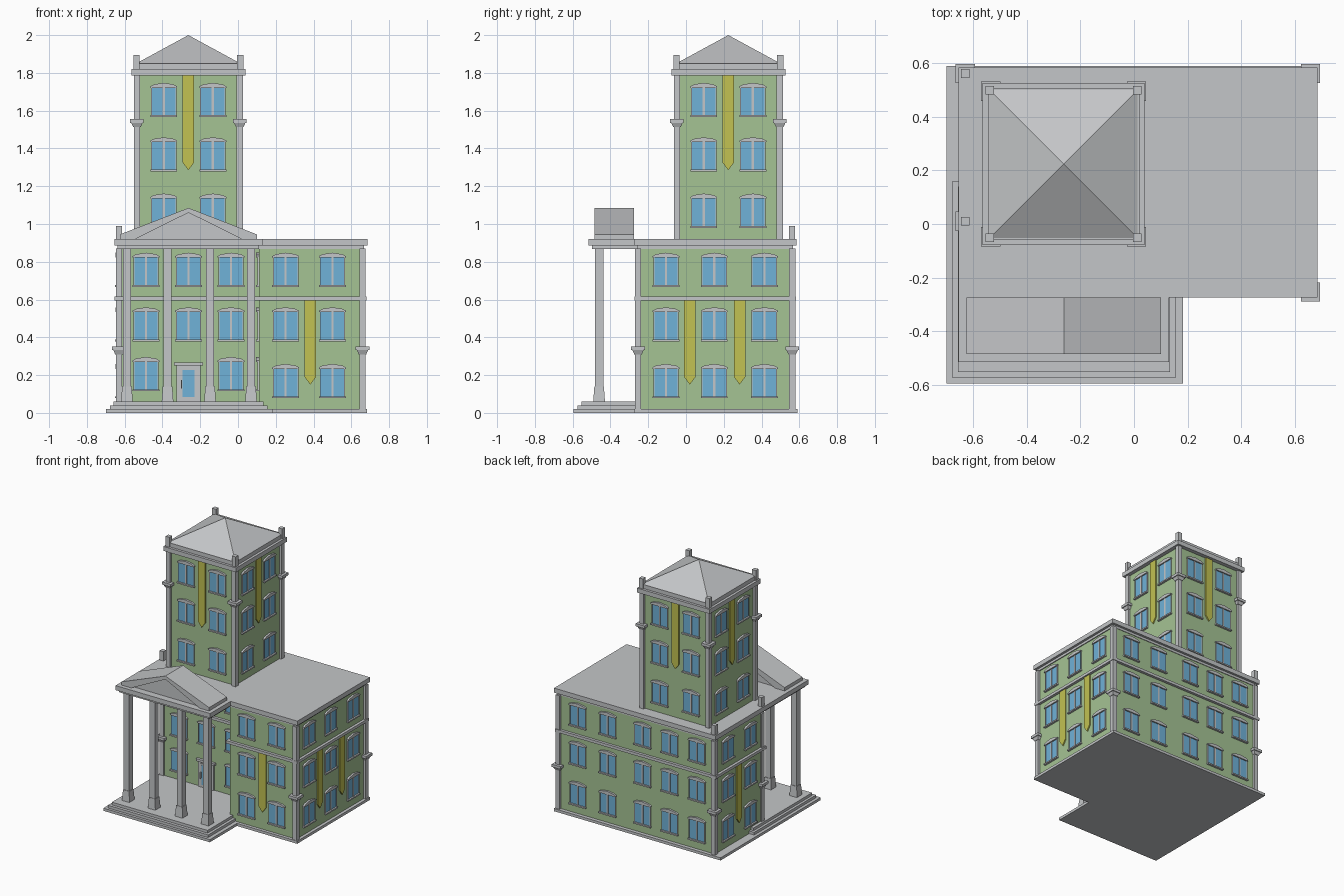
import bpy, bmesh, math
from mathutils import Matrix, Vector

if "Cube" in bpy.data.objects:
    bpy.data.objects.remove(bpy.data.objects["Cube"])


def material(name, rgb):
    m = bpy.data.materials.new(name)
    m.diffuse_color = [(c / 255 / 12.92 if c < 11 else ((c / 255 + .055) / 1.055) ** 2.4) for c in rgb] + [1]
    m.use_nodes = True
    m.node_tree.nodes["Principled BSDF"].inputs["Base Color"].default_value = m.diffuse_color
    return m


MATS = [material("stone grey", (196, 198, 200)), material("wall green", (165, 195, 148)),
        material("glass blue", (112, 178, 216)), material("banner yellow", (194, 194, 82))]
STONE, GREEN, BLUE, YELLOW = range(4)


def finish(name, bm):
    bmesh.ops.recalc_face_normals(bm, faces=bm.faces[:])
    me = bpy.data.meshes.new(name)
    bm.to_mesh(me)
    bm.free()
    for m in MATS:
        me.materials.append(m)
    return me


def place(name, me, matrix=None):
    ob = bpy.data.objects.new(name, me)
    bpy.context.collection.objects.link(ob)
    if matrix:
        ob.matrix_world = matrix
    return ob


def prism(bm, pts, lo, hi, mat=STONE, axis='z', top=1.0):
    """Extrude a 2D outline from lo to hi along z or y; top scales the far end."""
    cx = sum(p[0] for p in pts) / len(pts)
    cy = sum(p[1] for p in pts) / len(pts)

    def ring(h, s):
        out = []
        for u, v in pts:
            u, v = cx + (u - cx) * s, cy + (v - cy) * s
            out.append(bm.verts.new((u, v, h) if axis == 'z' else (u, h, v)))
        return out
    a, b = ring(lo, 1.0), ring(hi, top)
    n = len(pts)
    faces = [bm.faces.new(a[::-1]), bm.faces.new(b)]
    faces += [bm.faces.new((a[i], a[(i + 1) % n], b[(i + 1) % n], b[i])) for i in range(n)]
    for f in faces:
        f.material_index = mat


def rect(x0, x1, y0, y1):
    return [(x0, y0), (x1, y0), (x1, y1), (x0, y1)]


def square(x, y, h):
    return rect(x - h, x + h, y - h, y + h)


def part(name, *prisms):
    bm = bmesh.new()
    for args, kw in prisms:
        prism(bm, *args, **kw)
    return place(name, finish(name, bm))


def P(*args, **kw):
    return args, kw


# Main block: L-shaped footprint with a recessed facade behind the portico
X0, X1, Y0, Y1, XW, YF = -.635, .66, -.252, .563, .11, .003


def footprint(o):
    return [(X0 - o, YF - o), (XW - o, YF - o), (XW - o, Y0 - o),
            (X1 + o, Y0 - o), (X1 + o, Y1 + o), (X0 - o, Y1 + o)]


def roof_outline(o):
    return [(-.655 + o, -.515 + o), (.13 - o, -.515 + o), (.13 - o, -.275 + o),
            (.685 - o, -.275 + o), (.685 - o, .585 - o), (-.655 + o, .585 - o)]


part("main_walls", P(footprint(0), .02, .88, GREEN))
part("floor_band", P(footprint(.02), .594, .615))
part("main_roof", P(roof_outline(.018), .868, .886), P(roof_outline(0), .886, .92))

# Ground slab and portico steps
part("ground_slab", P([(-.7, -.595), (.183, -.595), (.183, -.275), (.683, -.275), (.683, .59), (-.7, .59)], 0, .02))
part("portico_steps", P(rect(-.677, .155, -.575, .16), .02, .04),
     P(rect(-.658, .135, -.553, .14), .04, .06))


# Corner pilasters with a two-tier collar
def pilaster(name, x, y, z0, z1, collar):
    part(name, P(square(x, y, .0165), z0, z1),
         P(square(x, y, .02), collar - .042, collar - .02, top=1.5),
         P(square(x, y, .036), collar - .02, collar))


for i, (x, y) in enumerate([(.659, -.254), (.659, .562), (-.63, .562), (-.63, .01)]):
    pilaster(f"main_pilaster_{i}", x, y, .02, .87, .352)
for i, y in enumerate([.562, .01]):
    part(f"roof_post_{i}", P(square(-.63, y, .016), .92, .99))

# Portico columns on flared bases
for i, x in enumerate([-.588, -.373, -.148, .069]):
    part(f"portico_column_{i}", P(square(x, -.46, .022), .06, .87),
         P(square(x, -.46, .031), .06, .14, top=.82))

# Pediment: raking frame around a recessed panel
part("pediment_frame", P([(-.625, .92), (-.625, .945), (-.262, 1.085), (.1, .945), (.1, .92),
                          (.02, .92), (-.262, 1.06), (-.545, .92)], -.485, -.275, axis='y'))
part("pediment_panel", P([(-.55, .92), (.025, .92), (-.262, 1.065)], -.462, -.295, axis='y'))

# Tower
TX, TY = -.263, .224
part("tower_walls", P(square(TX, TY, .272), .91, 1.8, GREEN))
part("tower_cornice", P(square(TX, TY, .302), 1.787, 1.82), P(square(TX, TY, .283), 1.82, 1.85))
for i, (sx, sy) in enumerate([(-1, -1), (1, -1), (1, 1), (-1, 1)]):
    x, y = TX + sx * .272, TY + sy * .272
    pilaster(f"tower_pilaster_{i}", x, y, .92, 1.79, 1.555)
    part(f"tower_post_{i}", P(square(x + sx * .003, y + sy * .003, .016), 1.82, 1.895))
bm = bmesh.new()
bmesh.ops.create_cone(bm, cap_ends=True, segments=4, radius1=.276 * math.sqrt(2), radius2=0, depth=.15,
                      matrix=Matrix.Translation((TX, TY, 1.925)) @ Matrix.Rotation(math.pi / 4, 4, 'Z'))
place("tower_roof", finish("tower_roof", bm))

# Shared window: panes, mullion, jambs, sill and arched head (outward is -y)
bm = bmesh.new()
for s in (-1, 1):
    prism(bm, rect(min(s * .006, s * .062), max(s * .006, s * .062), .008, .16), -.004, .003, BLUE, 'y')
    prism(bm, rect(s * .0645 - .0025, s * .0645 + .0025, .008, .16), -.008, .003, axis='y')
prism(bm, rect(-.006, .006, .008, .16), -.008, .003, axis='y')
prism(bm, rect(-.071, .071, 0, .01), -.016, .003, axis='y')
prism(bm, [(-.071, .155), (.071, .155), (.071, .163), (.052, .173), (0, .181), (-.052, .173), (-.071, .163)],
      -.014, .003, axis='y')
window = finish("window", bm)


# Shared pointed banner, hanging from z = 0
def banner_mesh(length):
    bm = bmesh.new()
    prism(bm, [(-.03, 0), (-.03, -length + .04), (0, -length), (.03, -length + .04), (.03, 0)],
          -.009, .002, YELLOW, 'y')
    return finish("banner", bm)


short_banner, long_banner = banner_mesh(.45), banner_mesh(.503)
TURN = {"front": 0, "right": math.pi / 2, "back": math.pi, "left": -math.pi / 2}


def on_wall(side, wall, along, z):
    loc = (along, wall, z) if side in ("front", "back") else (wall, along, z)
    return Matrix.Translation(loc) @ Matrix.Rotation(TURN[side], 4, 'Z')


def windows(label, side, wall, positions, sills):
    for i, u in enumerate(positions):
        for j, z in enumerate(sills):
            place(f"{label}_window_{i}_{j}", window, on_wall(side, wall, u, z))


ROWS = (.078, .378, .667)
windows("wing_front", "front", Y0, (.252, .5), ROWS)
windows("facade", "front", YF, (-.487, -.037), (.115, .378, .667))
windows("facade_middle", "front", YF, (-.262,), ROWS[1:])
windows("right", "right", X1, (-.106, .15, .415), ROWS)
windows("back", "back", Y1, (.5, .252, -.037, -.262, -.487), ROWS)
windows("left", "left", X0, (.15, .415), ROWS)
windows("wing_inner", "left", XW, (-.116,), (.115, .378, .667))
for label, side, wall, u in [("wing_front", "front", Y0, .383), ("right_a", "right", X1, .02),
                             ("right_b", "right", X1, .284), ("left", "left", X0, .284)]:
    place(label + "_banner", short_banner, on_wall(side, wall, u, .6))
for side, c, wall in [("front", TX, TY - .272), ("back", TX, TY + .272),
                      ("left", TY, TX - .272), ("right", TY, TX + .272)]:
    windows("tower_" + side, side, wall, (c - .13, c + .13), (.98, 1.278, 1.566))
    place(f"tower_{side}_banner", long_banner, on_wall(side, wall, c, 1.788))

# Entrance door with lintel, glass and handle
part("door", P(rect(-.326, -.198, .06, .25), YF - .01, YF + .01, axis='y'),
     P(rect(-.338, -.186, .25, .268), YF - .02, YF + .01, axis='y'),
     P(rect(-.301, -.223, .065, .24), YF - .015, YF, axis='y'),
     P(rect(-.293, -.231, .083, .228), YF - .018, YF, BLUE, axis='y'),
     P(rect(-.303, -.296, .13, .175), YF - .028, YF, axis='y'))
